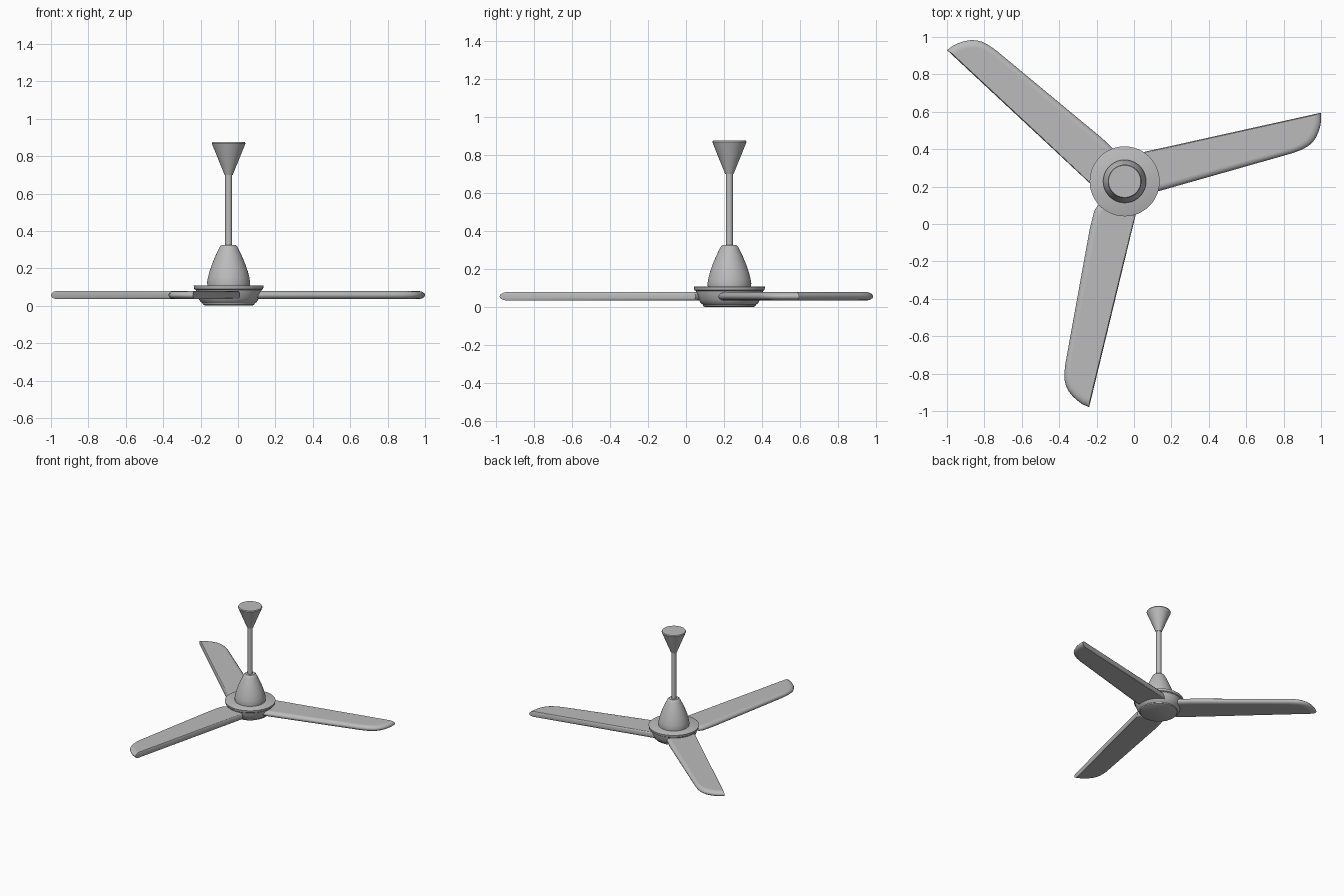
import bpy, bmesh, math
from mathutils import Matrix, Vector

cube = bpy.data.objects.get("Cube")
if cube:
    bpy.data.objects.remove(cube, do_unlink=True)

# Single painted-metal colour
grey = bpy.data.materials.new("grey_metal")
grey.use_nodes = True
colour = (0.5, 0.5, 0.5, 1)
grey.diffuse_color = colour
grey.node_tree.nodes["Principled BSDF"].inputs["Base Color"].default_value = colour

HUB = Vector((-0.05, 0.228, 0))


def loft(name, rings, sharp=35):
    """Join equal-length rings of points from bottom to top and cap both ends."""
    bm = bmesh.new()
    loops = [[bm.verts.new(p) for p in ring] for ring in rings]
    n = len(loops[0])
    for low, high in zip(loops, loops[1:]):
        for i in range(n):
            j = (i + 1) % n
            bm.faces.new((low[i], low[j], high[j], high[i]))
    bm.faces.new(loops[0])
    bm.faces.new(loops[-1])
    bmesh.ops.recalc_face_normals(bm, faces=bm.faces)
    mesh = bpy.data.meshes.new(name)
    bm.to_mesh(mesh)
    bm.free()
    mesh.materials.append(grey)
    obj = bpy.data.objects.new(name, mesh)
    bpy.context.collection.objects.link(obj)
    bpy.ops.object.select_all(action="DESELECT")
    obj.select_set(True)
    bpy.context.view_layer.objects.active = obj
    bpy.ops.object.shade_smooth_by_angle(angle=math.radians(sharp))
    return obj


def lathe(name, profile, segments=48):
    """Turn a (radius, height) profile around the vertical axis of the fan."""
    turns = [math.tau * i / segments for i in range(segments)]
    obj = loft(name, [[(r * math.cos(a), r * math.sin(a), z) for a in turns]
                      for r, z in profile])
    obj.location = HUB
    return obj


# Motor housing, hanging rod and ceiling cup
lathe("lower_bowl", [(0.125, 0), (0.137, 0.006), (0.14, 0.014), (0.15, 0.02),
                     (0.162, 0.04), (0.172, 0.065), (0.177, 0.088)])
lathe("flange", [(0.177, 0.085), (0.184, 0.09), (0.187, 0.107), (0.183, 0.109)])
lathe("motor_cover", [(0.113, 0.105), (0.115, 0.125), (0.111, 0.15), (0.102, 0.185),
                      (0.088, 0.225), (0.07, 0.268), (0.052, 0.305),
                      (0.044, 0.32), (0.036, 0.326)])
lathe("hanging_rod", [(0.019, 0.32), (0.019, 0.71)])
lathe("ceiling_cup", [(0.022, 0.7), (0.085, 0.855), (0.09, 0.868), (0.086, 0.875)])

# Blade outline: distance back from the tip, distance from the straight edge
outline = [(0, 0), (0.008, 0.04), (0.021, 0.072), (0.037, 0.1), (0.058, 0.127),
           (0.082, 0.147), (0.107, 0.16), (0.145, 0.171), (0.193, 0.178),
           (0.93, 0.221), (1.03, 0.22), (1.06, 0.208), (1.075, 0.18),
           (1.075, 0.02), (1.06, 0)]
# Rounded edge: height, amount of inset
levels = [(0.035, 1.25), (0.035, 1), (0.039, 0.5), (0.047, 0.12), (0.057, 0),
          (0.067, 0.15), (0.075, 0.5), (0.079, 1), (0.079, 1.25)]


def blade(name, tip, degrees):
    rings = [[(-(0.035 * s + u * (1 - 0.05 * s)),
               -(0.005 * s + v * (1 - 0.15 * s)), z) for u, v in outline]
             for z, s in levels]
    obj = loft(name, rings, 50)
    obj.matrix_world = (Matrix.Translation((*tip, 0))
                        @ Matrix.Rotation(math.radians(degrees), 4, "Z"))


blade("left_blade", (1, 0.595), 12.5)
blade("right_blade", (-1, 0.93), 137)
blade("front_blade", (-0.24, -0.98), 256.4)
